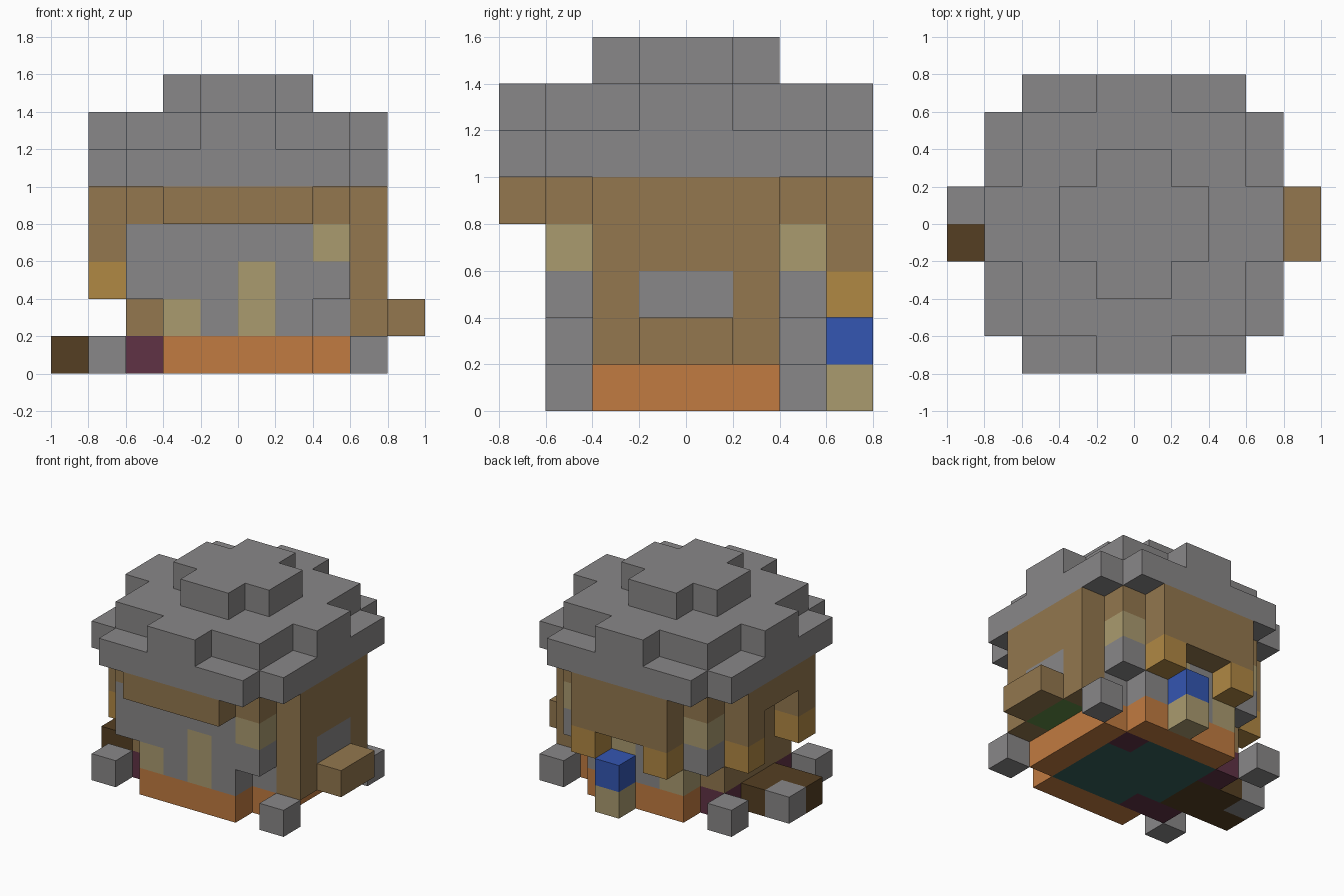
import bpy
import bmesh

CELL = 0.2  # every part sits on a cubic grid; sizes below are in cells

start = bpy.data.objects.get("Cube")
if start:
    bpy.data.objects.remove(start, do_unlink=True)


def linear(channel):
    c = channel / 255
    return c / 12.92 if c <= 0.04045 else ((c + 0.055) / 1.055) ** 2.4


def material(name, *rgb):
    mat = bpy.data.materials.new(name)
    mat.use_nodes = True
    colour = (*map(linear, rgb), 1)
    mat.diffuse_color = colour
    bsdf = mat.node_tree.nodes["Principled BSDF"]
    bsdf.inputs["Base Color"].default_value = colour
    bsdf.inputs["Roughness"].default_value = 0.9
    return mat


GREY = material("stone grey", 137, 135, 136)
BROWN = material("wood brown", 147, 119, 78)
TAN = material("pale tan", 170, 155, 111)
OCHRE = material("ochre", 176, 136, 68)
ORANGE = material("clay orange", 193, 123, 65)
PURPLE = material("dark plum", 96, 50, 69)
DARK = material("dark wood", 85, 63, 34)
BLUE = material("blue", 52, 86, 178)
TEAL = material("dark teal", 52, 95, 91)
GREEN = material("leaf green", 96, 140, 68)


def finish(name, bm, mat):
    bmesh.ops.scale(bm, vec=(CELL,) * 3, verts=bm.verts)
    bmesh.ops.recalc_face_normals(bm, faces=bm.faces)
    mesh = bpy.data.meshes.new(name)
    bm.to_mesh(mesh)
    bm.free()
    mesh.materials.append(mat)
    bpy.context.collection.objects.link(bpy.data.objects.new(name, mesh))


def blocks(name, mat, *boxes):
    """Join boxes given as ((x0, x1), (y0, y1), (z0, z1))."""
    bm = bmesh.new()
    for spans in boxes:
        cube = bmesh.ops.create_cube(bm, size=1)["verts"]
        for v in cube:
            v.co = [hi if c > 0 else lo for c, (lo, hi) in zip(v.co, spans)]
    finish(name, bm, mat)


def stepped_slab(name, mat, z, *corners):
    """One-cell slab whose outline steps through the corners of a quarter plan."""
    quarter = [corners[0]]
    for (x0, y0), (x1, y1) in zip(corners, corners[1:]):
        quarter += [(x1, y0), (x1, y1)]
    half = quarter + [(-x, y) for x, y in reversed(quarter)]
    outline = half + [(-x, -y) for x, y in half]
    bm = bmesh.new()
    face = bm.faces.new([bm.verts.new((x, y, z)) for x, y in outline])
    top = bmesh.ops.extrude_face_region(bm, geom=[face])["geom"]
    bmesh.ops.translate(bm, vec=(0, 0, 1),
                        verts=[g for g in top if isinstance(g, bmesh.types.BMVert)])
    finish(name, bm, mat)


# Stepped round roof and the wooden band below it
stepped_slab("roof_cap", GREY, 7, (2, 1), (1, 2))
stepped_slab("roof_middle", GREY, 6, (4, 1), (3, 3), (1, 4))
stepped_slab("roof_brim", GREY, 5, (4, 3), (3, 4))
stepped_slab("eave_band", BROWN, 4, (4, 2), (3, 3), (2, 4))

# Front and back walls with doors and low windows
for side, y in (("front", (-3, -2)), ("back", (2, 3))):
    blocks(side + "_wall", GREY,
           ((-2, -1), y, (2, 4)), ((-1, 0), y, (1, 4)),
           ((0, 1), y, (3, 4)), ((1, 2), y, (1, 4)))
    blocks(side + "_door", TAN, ((0, 1), y, (1, 3)))
    blocks(side + "_low_window", TAN, ((-2, -1), y, (1, 2)))
    blocks(side + "_corner_posts", GREY, ((-3, -2), y, (2, 3)), ((2, 3), y, (2, 3)))
    blocks(side + "_left_lantern", TAN, ((2, 3), y, (3, 4)))
    blocks(side + "_right_post_top", GREY if side == "front" else TAN,
           ((-3, -2), y, (3, 4)))
    blocks(side + "_base_edge", ORANGE, ((-2, 2), y, (0, 1)))
    blocks(side + "_corner_stones", GREY, ((-4, -3), y, (0, 1)), ((3, 4), y, (0, 1)))

# Left side: thick wooden wall with window, planter and shelf
blocks("left_inner_wall", GREY, ((2, 3), (-2, 2), (1, 4)))
blocks("left_outer_wall", BROWN,
       ((3, 4), (-2, -1), (1, 4)), ((3, 4), (1, 2), (1, 4)), ((3, 4), (-1, 1), (3, 4)))
blocks("left_window", GREY, ((3, 4), (-1, 1), (2, 3)))
blocks("left_planter", GREEN, ((3, 4), (-1, 1), (1, 2)))
blocks("left_shelf", BROWN, ((4, 5), (-1, 1), (1, 2)))
blocks("left_base_edge", ORANGE, ((2, 3), (-2, 2), (0, 1)))

# Right side: recessed entrance between two hanging posts, with a doorstep
blocks("right_wall", BROWN, ((-3, -2), (-2, 2), (1, 4)))
blocks("entrance_posts", BROWN, ((-4, -3), (-2, -1), (3, 4)), ((-4, -3), (1, 2), (3, 4)))
blocks("entrance_post_ends", OCHRE, ((-4, -3), (-2, -1), (2, 3)), ((-4, -3), (1, 2), (2, 3)))
blocks("doorstep", DARK, ((-4, -2), (-1, 1), (0, 1)), ((-5, -4), (-1, 0), (0, 1)))
blocks("doorstep_stone", GREY, ((-5, -4), (0, 1), (0, 1)))

# Back awning and the small stand below it
blocks("back_awning", BROWN, ((-2, 2), (3, 4), (3, 4)))
blocks("back_awning_ends", OCHRE, ((-2, -1), (3, 4), (2, 3)), ((1, 2), (3, 4), (2, 3)))
blocks("stand_top", BLUE, ((0, 1), (3, 4), (1, 2)))
blocks("stand_foot", TAN, ((0, 1), (3, 4), (0, 1)))

# Floor
blocks("floor", TEAL, ((-1, 1), (-2, 2), (0, 1)),
       ((1, 2), (-2, 1), (0, 1)), ((-2, -1), (-1, 2), (0, 1)))
blocks("floor_patches", PURPLE, ((1, 2), (1, 2), (0, 1)),
       ((-3, -1), (-2, -1), (0, 1)), ((-3, -2), (1, 2), (0, 1)))
